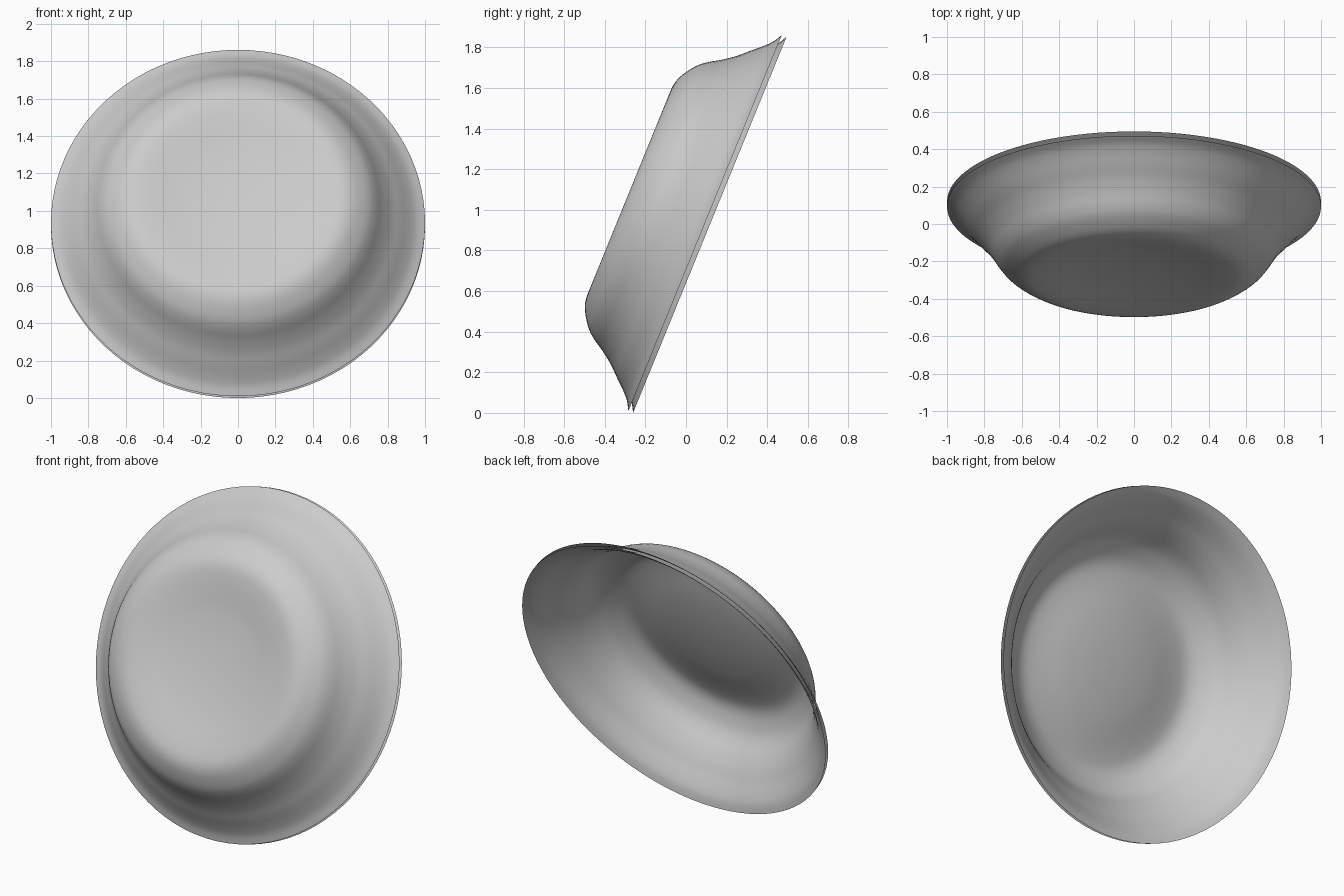
import bpy, bmesh, math
from mathutils import Vector, Matrix

if "Cube" in bpy.data.objects:
    bpy.data.objects.remove(bpy.data.objects["Cube"])

# Bowl profile: (radius, height above rim plane), from recessed base centre to rim
PROFILE = [(0.0, 0.355), (0.15, 0.359), (0.30, 0.372), (0.43, 0.392), (0.50, 0.401),
           (0.555, 0.403), (0.60, 0.394), (0.645, 0.372), (0.70, 0.332), (0.738, 0.287),
           (0.775, 0.228), (0.82, 0.167), (0.87, 0.113), (0.915, 0.063), (0.955, 0.026),
           (1.0, 0.0)]
SEGMENTS = 96
WALL = 0.025
TILT = Matrix.Rotation(math.radians(67.8), 4, 'X')

clay = bpy.data.materials.new("grey")
clay.diffuse_color = (0.6, 0.6, 0.6, 1)
clay.use_nodes = True
clay.node_tree.nodes["Principled BSDF"].inputs["Base Color"].default_value = clay.diffuse_color


def smooth_curve(pts, steps=4):
    """Catmull-Rom through the profile points."""
    p = [Vector(q) for q in [pts[0]] + pts + [pts[-1]]]
    out = []
    for i in range(1, len(p) - 2):
        a, b, c, d = p[i - 1:i + 3]
        for s in range(steps):
            t = s / steps
            out.append(0.5 * (2 * b + (c - a) * t + (2 * a - 5 * b + 4 * c - d) * t * t
                              + (3 * b - a - 3 * c + d) * t ** 3))
    return out + [p[-1]]


def shell(name, offset, inward):
    """Revolve the profile into an open shell, then tilt it."""
    bm = bmesh.new()
    verts = [bm.verts.new((r, 0, h + offset)) for r, h in smooth_curve(PROFILE)]
    edges = [bm.edges.new(pair) for pair in zip(verts, verts[1:])]
    bmesh.ops.spin(bm, geom=verts + edges, cent=(0, 0, 0), axis=(0, 0, 1),
                   angle=2 * math.pi, steps=SEGMENTS)
    bmesh.ops.remove_doubles(bm, verts=bm.verts, dist=1e-4)
    bmesh.ops.recalc_face_normals(bm, faces=bm.faces)
    bm.normal_update()
    base = min(bm.faces, key=lambda f: f.calc_center_median().xy.length)
    if (base.normal.z > 0) == inward:
        bmesh.ops.reverse_faces(bm, faces=bm.faces)
    bm.transform(Matrix.Translation((0, 0.094, 0.935)) @ TILT)
    for f in bm.faces:
        f.smooth = True
    mesh = bpy.data.meshes.new(name)
    bm.to_mesh(mesh)
    bm.free()
    mesh.materials.append(clay)
    bpy.context.collection.objects.link(bpy.data.objects.new(name, mesh))


# Outer and inner walls of the bowl, open at the rim
shell("bowl_outside", 0.0, False)
shell("bowl_inside", -WALL, True)
